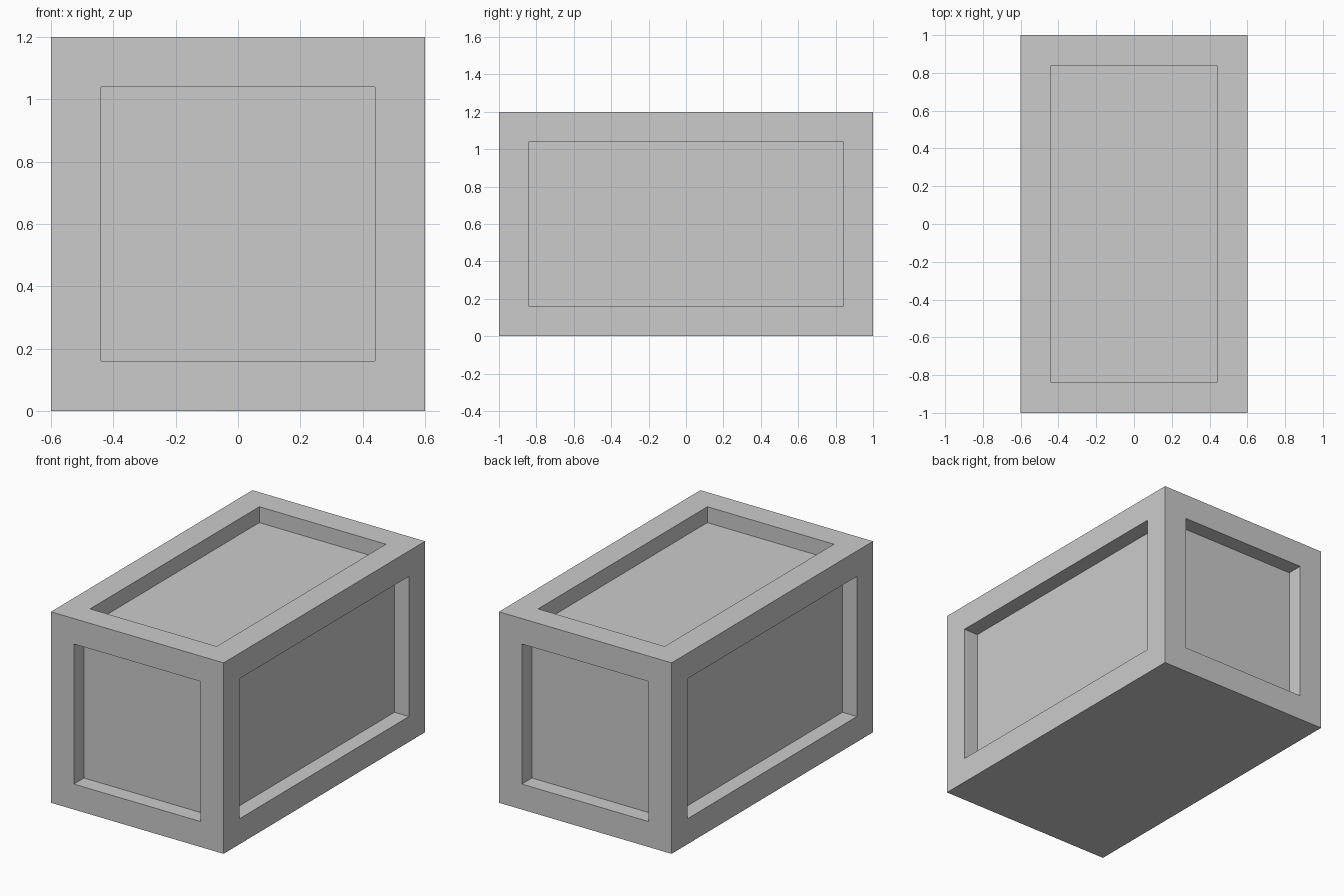
import bpy, bmesh
from mathutils import Matrix

if "Cube" in bpy.data.objects:
    bpy.data.objects.remove(bpy.data.objects["Cube"])

SIZE = (1.2, 2.0, 1.2)
BORDER, DEPTH = 0.16, 0.10

# Solid crate body standing on the ground
bm = bmesh.new()
bmesh.ops.create_cube(bm, size=1.0)
bm.transform(Matrix.Translation((0, 0, SIZE[2] / 2)) @ Matrix.Diagonal((*SIZE, 1)))
bm.normal_update()

# Recessed panels on the four sides and the top; the underside stays flat
panels = [f for f in bm.faces if f.normal.z > -0.5]
bmesh.ops.inset_individual(bm, faces=panels, thickness=BORDER, use_even_offset=True)
bm.normal_update()
bmesh.ops.inset_individual(bm, faces=panels, thickness=0.0, depth=-DEPTH)
bm.normal_update()

mesh = bpy.data.meshes.new("crate")
bm.to_mesh(mesh)
bm.free()
crate = bpy.data.objects.new("crate", mesh)
bpy.context.collection.objects.link(crate)
